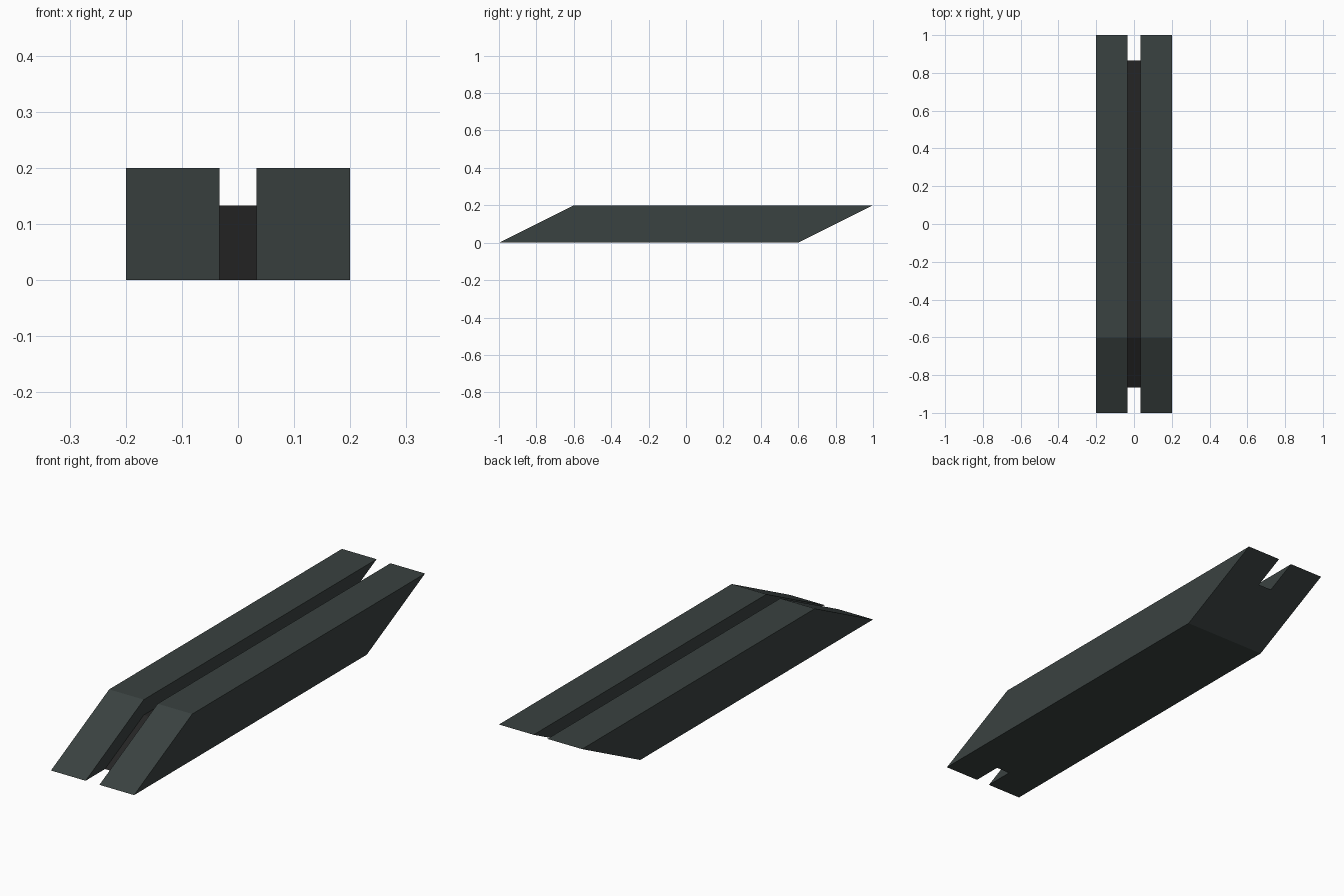
import bpy, bmesh

if "Cube" in bpy.data.objects:
    bpy.data.objects.remove(bpy.data.objects["Cube"])

W = 0.2        # half width
G = 0.0333     # half groove width
D = 0.1333     # groove floor height

# side profiles (y, z): full-height rails and recessed core
rail = [(-1, 0), (-0.8667, 0), (0.6, 0), (0.8667, D), (1, 0.2), (-0.6, 0.2)]
core = [(-0.8667, 0), (0.6, 0), (0.8667, D), (-0.6, D)]
groove_wall = [(-1, 0), (-0.8667, 0), (-0.6, D), (0.8667, D), (1, 0.2), (-0.6, 0.2)]


def material(name, rgb):
    m = bpy.data.materials.new(name)
    m.diffuse_color = (*rgb, 1)
    m.use_nodes = True
    m.node_tree.nodes["Principled BSDF"].inputs["Base Color"].default_value = m.diffuse_color
    return m


bm = bmesh.new()


def cap(profile, x):
    bm.faces.new([bm.verts.new((x, y, z)) for y, z in profile])


def strip(profile, x0, x1):
    for (y0, z0), (y1, z1) in zip(profile, profile[1:] + profile[:1]):
        bm.faces.new([bm.verts.new(p) for p in
                      ((x0, y0, z0), (x0, y1, z1), (x1, y1, z1), (x1, y0, z0))])


# two rails with outer sides and groove walls
for s in (-1, 1):
    cap(rail, s * W)
    cap(groove_wall, s * G)
    strip(rail, s * G, s * W)
# recessed core between them
strip(core, -G, G)

bmesh.ops.remove_doubles(bm, verts=bm.verts, dist=1e-5)
bmesh.ops.recalc_face_normals(bm, faces=bm.faces)

# groove floor (top and front slope of the core) is darker
for f in bm.faces:
    if max(abs(v.co.x) for v in f.verts) < G + 0.001 and f.normal.z > 0.1:
        f.material_index = 1

mesh = bpy.data.meshes.new("grooved_bar")
bm.to_mesh(mesh)
bm.free()
mesh.materials.append(material("dark slate", (0.042, 0.054, 0.052)))
mesh.materials.append(material("near black", (0.018, 0.018, 0.018)))
bpy.context.collection.objects.link(bpy.data.objects.new("grooved_bar", mesh))
